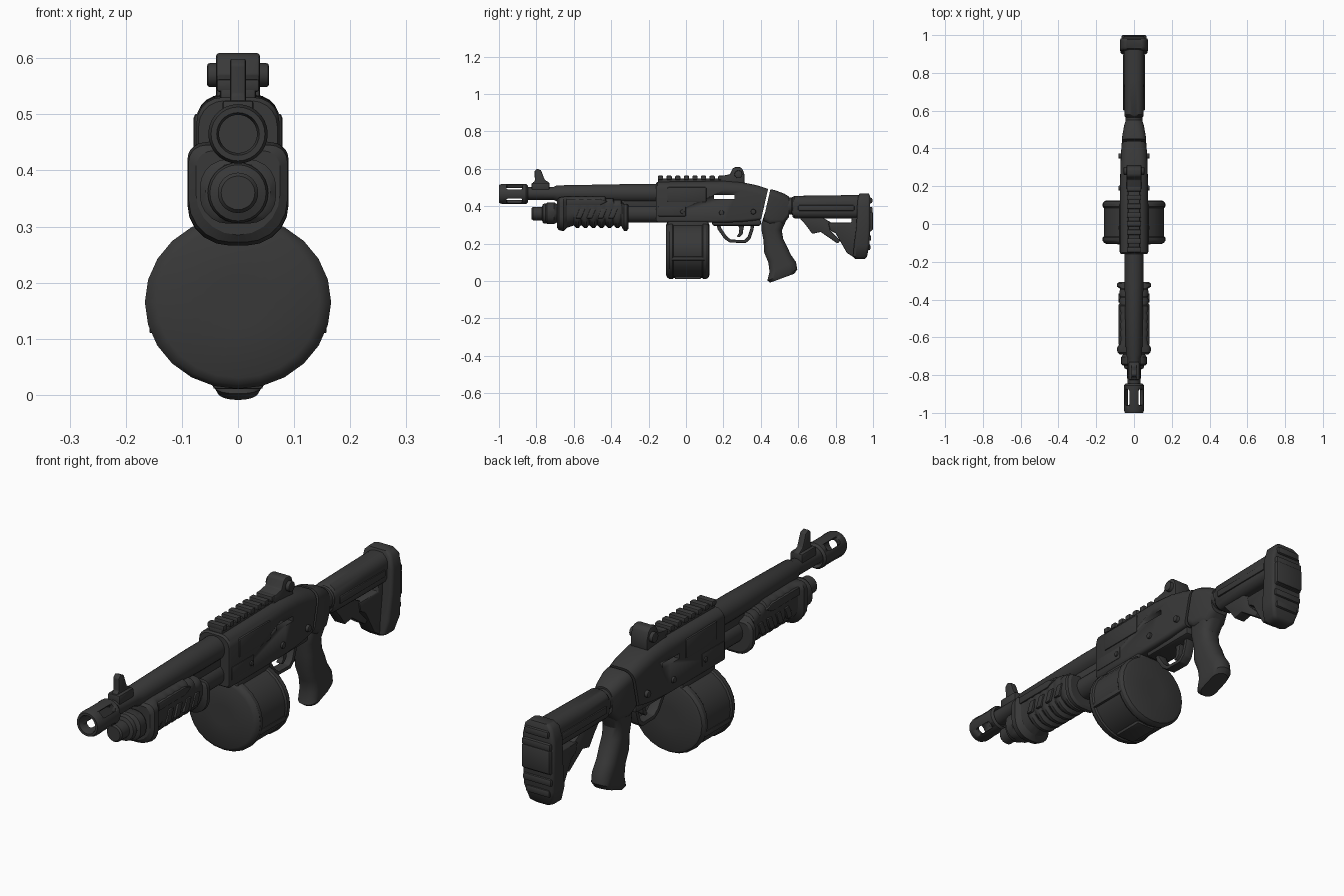
import bpy, bmesh, math
from mathutils import Matrix, Vector

mat = bpy.data.materials.new("dark_grey")
mat.diffuse_color = (0.04, 0.04, 0.04, 1)


def finish(name, bm, angle=35):
    bmesh.ops.remove_doubles(bm, verts=bm.verts, dist=1e-5)
    bmesh.ops.recalc_face_normals(bm, faces=bm.faces)
    me = bpy.data.meshes.new(name)
    bm.to_mesh(me)
    bm.free()
    me.materials.append(mat)
    ob = bpy.data.objects.new(name, me)
    bpy.context.collection.objects.link(ob)
    bpy.ops.object.select_all(action='DESELECT')
    ob.select_set(True)
    bpy.context.view_layer.objects.active = ob
    bpy.ops.object.shade_smooth_by_angle(angle=math.radians(angle))
    return ob


def bevel(bm, w):
    if w:
        es = [e for e in bm.edges if len(e.link_faces) == 2 and e.calc_face_angle(0) > 0.5]
        bmesh.ops.bevel(bm, geom=es, offset=w, segments=2, profile=0.5, affect='EDGES', clamp_overlap=True)


def box(name, x, y, z, w=0.006, roll=0):
    """Bevelled box from (min, max) ranges; roll turns it about its own y axis."""
    bm = bmesh.new()
    bmesh.ops.create_cube(bm, size=1)
    for v in bm.verts:
        v.co = Vector((v.co.x * (x[1] - x[0]), v.co.y * (y[1] - y[0]), v.co.z * (z[1] - z[0])))
    bevel(bm, w)
    bm.transform(Matrix.Translation((sum(x) / 2, sum(y) / 2, sum(z) / 2)) @ Matrix.Rotation(roll, 4, 'Y'))
    return finish(name, bm)


def plate(name, pts, x0, x1, w=0.006):
    """Side profile (y, z) extruded across x."""
    bm = bmesh.new()
    f = bm.faces.new([bm.verts.new((x0, y, z)) for y, z in pts])
    g = bmesh.ops.extrude_face_region(bm, geom=[f])["geom"]
    for v in g:
        if isinstance(v, bmesh.types.BMVert):
            v.co.x = x1
    bmesh.ops.recalc_face_normals(bm, faces=bm.faces)
    bevel(bm, w)
    return finish(name, bm)


def skin(name, rings, closed_ends=True, angle=35):
    bm = bmesh.new()
    vs = [[bm.verts.new(p) for p in r] for r in rings]
    n = len(vs[0])
    for a, b in zip(vs, vs[1:]):
        for i in range(n):
            bm.faces.new((a[i], a[(i + 1) % n], b[(i + 1) % n], b[i]))
    if closed_ends:
        bm.faces.new(vs[0])
        bm.faces.new(vs[-1])
    return finish(name, bm, angle)


def loft(name, secs, rt, rb, axis='y', angle=35):
    """Rounded-rectangle sections: (position, half width, low, high, tilt)."""
    rings = []
    for s in secs:
        p, hw, lo, hi = s[:4]
        k = s[4] if len(s) > 4 else 0
        ring = []
        for q, (sx, sz) in enumerate(((1, 1), (-1, 1), (-1, -1), (1, -1))):
            r = min(rt if sz > 0 else rb, hw * .98, (hi - lo) * .49)
            for i in range(6):
                a = math.pi / 2 * (q + i / 5)
                u = sx * (hw - r) + r * math.cos(a)
                t = (hi - r if sz > 0 else lo + r) + r * math.sin(a)
                d = p + k * (t - (lo + hi) / 2)
                ring.append((u, d, t) if axis == 'y' else (u, t, d))
        rings.append(ring)
    return skin(name, rings, True, angle)


def lathe(name, prof, z, n=28, sz=1.0, closed=True, angle=35):
    """Profile (radius, y) turned about a y-parallel axis at height z."""
    return skin(name, [[(r * math.cos(2 * math.pi * i / n), y, z + sz * r * math.sin(2 * math.pi * i / n))
                        for i in range(n)] for r, y in prof], closed, angle)


def pin(name, x, y, z, r, n=16):
    bm = bmesh.new()
    bmesh.ops.create_cone(bm, cap_ends=True, segments=n, radius1=r, radius2=r, depth=2 * x)
    bevel(bm, 0.004)
    bm.transform(Matrix.Translation((0, y, z)) @ Matrix.Rotation(math.pi / 2, 4, 'Y'))
    return finish(name, bm)


def cut(ob, cutter):
    m = ob.modifiers.new("cut", 'BOOLEAN')
    m.operation, m.object, m.solver = 'DIFFERENCE', cutter, 'EXACT'
    bpy.context.view_layer.objects.active = ob
    bpy.ops.object.modifier_apply(modifier=m.name)
    bpy.data.objects.remove(cutter)


# barrel and slotted muzzle
lathe("barrel", [(.034, -.87), (.034, -.71), (.043, -.69), (.05, -.3), (.05, -.14)], .468)
muzzle = lathe("muzzle", [(.036, -.86), (.045, -.845), (.053, -.855), (.053, -.985), (.048, -1.0), (.038, -1.0),
                          (.034, -.985), (.034, -.875)], .465)
for a in (45, 135):
    cut(muzzle, box("cutter", (-.1, .1), (-.96, -.875), (.449, .481), .008, math.radians(a)))
# front sight
plate("front_sight_post", [(-.825, .49), (-.82, .525), (-.808, .535), (-.81, .588), (-.797, .6), (-.775, .592),
                           (-.755, .54), (-.73, .525), (-.73, .49)], -.014, .014, .004)
box("front_sight_base", (-.028, .028), (-.825, -.73), (.485, .525))

# magazine tube, nut and clamp
lathe("magazine_tube", [(.022, -.825), (.03, -.825), (.036, -.818), (.036, -.77), (.05, -.765), (.054, -.755),
                        (.054, -.70), (.045, -.69), (.048, -.3), (.048, -.14)], .36)
loft("tube_clamp", [(-.75, .058, .312, .412), (-.742, .068, .305, .42), (-.705, .068, .305, .42),
                    (-.69, .058, .312, .412)], .05, .05)
box("barrel_bridge", (-.03, .03), (-.69, -.14), (.38, .45))

# forend with ribbed grip
secs = [(-.69, .075, .285, .435), (-.68, .088, .272, .445), (-.655, .09, .266, .45), (-.635, .076, .285, .452)]
for i in range(6):
    y = -.60 + i * .043
    top = .452 - max(0, i - 3) * .01
    secs += [(y, .074, .297, top), (y + .012, .077, .283, top), (y + .026, .077, .283, top), (y + .038, .074, .297, top)]
secs += [(-.342, .075, .285, .42), (-.332, .09, .268, .413), (-.315, .09, .268, .41), (-.308, .08, .28, .405)]
loft("forend", secs, .03, .075, angle=25)
for s in (-1, 1):
    for i in range(4):
        y = -.59 + i * .058
        plate("forend_side_rib", [(y, .335), (y + .03, .335), (y + .05, .385), (y + .02, .385)], s * .07, s * .083, .003)
    plate("forend_upper_rib", [(-.64, .405), (-.46, .405), (-.42, .425), (-.46, .438), (-.64, .438)], s * .06, s * .081, .004)

# receiver with open port
receiver = loft("receiver", [(-.16, .07, .318, .524), (-.152, .074, .312, .53), (.21, .074, .312, .535),
                             (.30, .072, .316, .528), (.37, .069, .322, .511, .12), (.42, .065, .328, .492, .23)], .045, .015)
cut(receiver, box("cutter", (-.2, .2), (.15, .26), (.438, .459), 0))
for s in (-1, 1):
    a, b = sorted((s * .06, s * .079))
    box("side_panel", (a, b), (-.10, .11), (.42, .502), .008)
    a, b = sorted((s * .06, s * .077))
    box("lower_rail", (a, b), (-.15, .0), (.345, .40), .005)
for y, z, r in ((.19, .365, .013), (.36, .37, .014), (-.02, .37, .011)):
    pin("receiver_pin", .083, y, z, r)

# top rail
box("top_rail", (-.032, .032), (-.15, .22), (.52, .548))
for i in range(8):
    y = -.15 + i * .046
    box("rail_tooth", (-.038, .038), (y, y + .028), (.54, .563), .005)

# rear sight
plate("rear_sight", [(.18, .525), (.19, .562), (.235, .57), (.25, .602), (.262, .609), (.288, .609), (.302, .598),
                     (.312, .57), (.312, .52)], -.039, .039, .005)
pin("sight_knob", .055, .28, .57, .021)

# drum magazine
lathe("drum_magazine", [(.05, -.108), (.145, -.106), (.158, -.1), (.166, -.088), (.166, -.072), (.16, -.066),
                        (.16, .085), (.166, .092), (.166, .108), (.158, .12), (.145, .125), (.05, .126)],
      .165, 24, .93, angle=32)
box("drum_tower", (-.07, .07), (-.1, .12), (.24, .335), .012)
box("drum_latch", (-.045, .045), (-.06, .08), (.010, .05), .006)
for s in (-1, 1):
    box("drum_seam", (s * .15 - .008, s * .15 + .008), (-.075, .1), (.11, .13), .003)

# trigger and guard
plate("trigger_guard", [(.155, .325), (.17, .275), (.205, .225), (.235, .205), (.32, .203), (.345, .225), (.36, .27),
                        (.37, .325), (.352, .325), (.343, .275), (.33, .237), (.312, .219), (.24, .221),
                        (.217, .24), (.187, .285), (.178, .325)], -.022, .022, .004)
plate("trigger", [(.27, .325), (.285, .28), (.283, .255), (.27, .238), (.285, .233), (.303, .25), (.308, .285),
                  (.325, .325)], -.013, .013, .003)
box("trigger_housing", (-.05, .05), (.14, .40), (.295, .33), .01)

# wrist and pistol grip
loft("stock_wrist", [(.432, .064, .322, .49, .23), (.46, .062, .30, .486, .15), (.52, .052, .30, .467, .05),
                     (.55, .043, .34, .452)], .04, .03)
loft("pistol_grip", [(.015, .036, .45, .58, .37), (.032, .043, .435, .595, .37), (.075, .044, .447, .588, .37),
                     (.12, .044, .44, .56, .35), (.17, .045, .417, .54, .25), (.22, .045, .415, .52, .1),
                     (.27, .047, .404, .512), (.31, .051, .405, .53), (.36, .05, .42, .55)], .04, .035, 'z', 30)

# stock
lathe("buffer_neck", [(.042, .53), (.045, .54), (.045, .565), (.05, .57), (.05, .60)], .40)
loft("stock_tube", [(.57, .044, .342, .448), (.58, .05, .335, .455), (.76, .052, .335, .457), (.93, .052, .335, .46)], .04, .035)
for s in (-1, 1):
    a, b = sorted((s * .04, s * .057))
    box("stock_side_rail", (a, b), (.60, .90), (.375, .405), .005)
plate("adjustment_lever", [(.60, .345), (.64, .30), (.675, .252), (.72, .262), (.81, .2), (.825, .215), (.77, .27),
                           (.78, .31), (.72, .345)], -.026, .026, .005)
plate("stock_strut", [(.76, .312), (.77, .27), (.80, .255), (.86, .15), (.90, .125), (.94, .14), (.94, .35),
                      (.885, .345), (.885, .312)], -.032, .032, .006)

# butt pad with ridges
loft("butt_pad", [(.118, .035, .905, .955), (.13, .055, .893, .968), (.19, .072, .898, .98), (.30, .075, .912, .985),
                  (.40, .075, .915, .985), (.45, .064, .92, .985), (.468, .045, .928, .978)], .015, .015, 'z', 45)
for i in range(6):
    z = .165 + i * .05
    w = .055 if i in (0, 5) else .066
    y = .962 + min(i, 3) * .004
    box("pad_ridge", (-w, w), (y, y + (.024 if i < 5 else .022)), (z, z + .03), .007)
    if i == 3:
        box("pad_back", (-w, w), (.97, 1.0), (z - .045, z + .055), .008)
